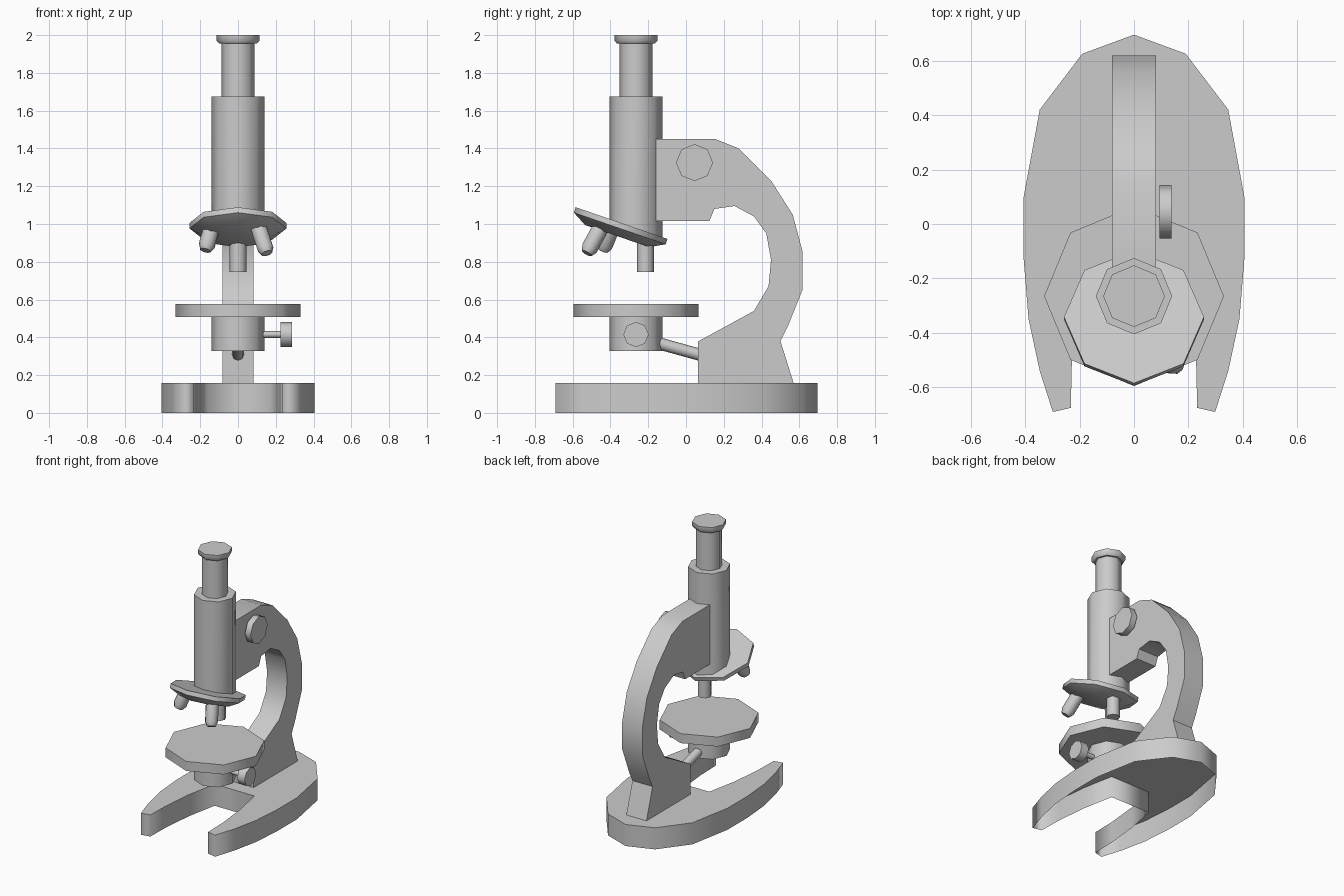
import bpy, bmesh, math
from mathutils import Vector

cube = bpy.data.objects.get("Cube")
if cube:
    bpy.data.objects.remove(cube, do_unlink=True)

grey = bpy.data.materials.new("plain grey")
grey.use_nodes = True
COLOUR = (0.6, 0.6, 0.6, 1)
grey.diffuse_color = COLOUR
grey.node_tree.nodes["Principled BSDF"].inputs["Base Color"].default_value = COLOUR


def finish(name, bm, sharp=50):
    """Turn a bmesh into a smooth-shaded object with sharp corners kept."""
    bmesh.ops.recalc_face_normals(bm, faces=bm.faces)
    mesh = bpy.data.meshes.new(name)
    bm.to_mesh(mesh)
    bm.free()
    mesh.materials.append(grey)
    mesh.shade_smooth()
    mesh.set_sharp_from_angle(angle=math.radians(sharp))
    ob = bpy.data.objects.new(name, mesh)
    bpy.context.collection.objects.link(ob)
    return ob


def lathe(name, origin, axis, profile, sides=8):
    """Closed turned part; profile is (radius, distance along axis)."""
    origin = Vector(origin)
    turn = Vector((0, 0, 1)).rotation_difference(Vector(axis))
    bm = bmesh.new()
    rings = []
    for r, h in profile:
        angles = [math.tau * i / sides for i in range(sides)]
        rings.append([bm.verts.new(origin + turn @ Vector((r * math.cos(a), r * math.sin(a), h)))
                      for a in angles])
    for low, high in zip(rings, rings[1:]):
        for i in range(sides):
            j = (i + 1) % sides
            bm.faces.new((low[i], low[j], high[j], high[i]))
    bm.faces.new(rings[0])
    bm.faces.new(rings[-1])
    return finish(name, bm)


def rod(name, start, end, radius, tip=None):
    """Round rod between two points, with an optional narrowed tip."""
    axis = Vector(end) - Vector(start)
    length = axis.length
    profile = [(radius, 0), (radius, length)]
    if tip:
        profile = [(radius, 0), (radius, length - 0.03), (tip, length)]
    return lathe(name, start, axis, profile)


def slab(name, outline, offset, sharp, hollow=False):
    """Extrude a closed 3D outline by an offset; hollow leaves the first face open."""
    offset = Vector(offset)
    bm = bmesh.new()
    near = [bm.verts.new(p) for p in outline]
    far = [bm.verts.new(Vector(p) + offset) for p in outline]
    for i in range(len(near)):
        bm.faces.new((near[i - 1], near[i], far[i], far[i - 1]))
    bm.faces.new(far)
    if not hollow:
        bm.faces.new(near)
    return finish(name, bm, sharp)


# Forked base, hollow underneath: half outline mirrored across x
half = [(0.19, 0.625), (0.346, 0.42), (0.405, 0.1), (0.405, -0.13), (0.387, -0.35),
        (0.346, -0.54), (0.298, -0.69), (0.232, -0.675), (0.228, -0.5), (0.205, -0.27),
        (0.16, -0.04)]
outline = [(0, 0.695)] + half + [(-x, y) for x, y in reversed(half)]
slab("base", [(x, y, 0) for x, y in outline], (0, 0, 0.157), 88, hollow=True)

# Curved arm
arm = [(-0.16, 1.45), (0.155, 1.45), (0.28, 1.4), (0.45, 1.23), (0.565, 1.05),
       (0.618, 0.85), (0.618, 0.655), (0.54, 0.46), (0.5, 0.38), (0.57, 0.157),
       (0.063, 0.157), (0.063, 0.378), (0.36, 0.54), (0.437, 0.67), (0.45, 0.81),
       (0.425, 0.95), (0.36, 1.04), (0.257, 1.095), (0.15, 1.08), (0.125, 1.017),
       (-0.16, 1.017)]
slab("arm", [(-0.081, y, z) for y, z in arm], (0.162, 0, 0), 40)

# Body tube, its lower end slanted to sit on the nosepiece
AXIS_Y = -0.265
tube = lathe("body_tube", (0, AXIS_Y, 0), (0, 0, 1), [(0.14, 0.95), (0.14, 1.675)])
for v in tube.data.vertices:
    if v.co.z < 1:
        v.co.z = 0.98 - 0.344 * (v.co.y + 0.34)

# Eyepiece
lathe("eyepiece_tube", (0, AXIS_Y, 0), (0, 0, 1), [(0.087, 1.65), (0.087, 1.97)])
lathe("eyepiece_cap", (0, AXIS_Y, 0), (0, 0, 1), [(0.1, 1.955), (0.113, 1.97), (0.113, 2)])

# Tilted nosepiece with objectives
lathe("nosepiece", (0, -0.341, 1.005), (0, 0.326, 0.945),
      [(0.18, -0.073), (0.257, -0.03), (0.257, 0)])
rod("rear_objective", (0, -0.215, 0.94), (0, -0.215, 0.747), 0.045)
rod("left_objective", (0.1, -0.435, 1.01), (0.153, -0.525, 0.845), 0.045, 0.03)
rod("right_objective", (-0.137, -0.39, 0.985), (-0.173, -0.44, 0.86), 0.045, 0.03)

# Stage and the holder beneath it
lathe("stage", (0, AXIS_Y, 0), (0, 0, 1), [(0.33, 0.508), (0.33, 0.577)])
lathe("stage_holder", (0, AXIS_Y, 0), (0, 0, 1), [(0.14, 0.327), (0.14, 0.515)])
rod("stage_support", (0, -0.18, 0.378), (0, 0.08, 0.306), 0.032)

# Knobs on the left side
rod("stage_knob_stem", (0.12, AXIS_Y, 0.415), (0.24, AXIS_Y, 0.415), 0.018)
rod("stage_knob", (0.225, AXIS_Y, 0.415), (0.285, AXIS_Y, 0.415), 0.067)
rod("focus_knob", (0.093, 0.045, 1.325), (0.138, 0.045, 1.325), 0.098)
